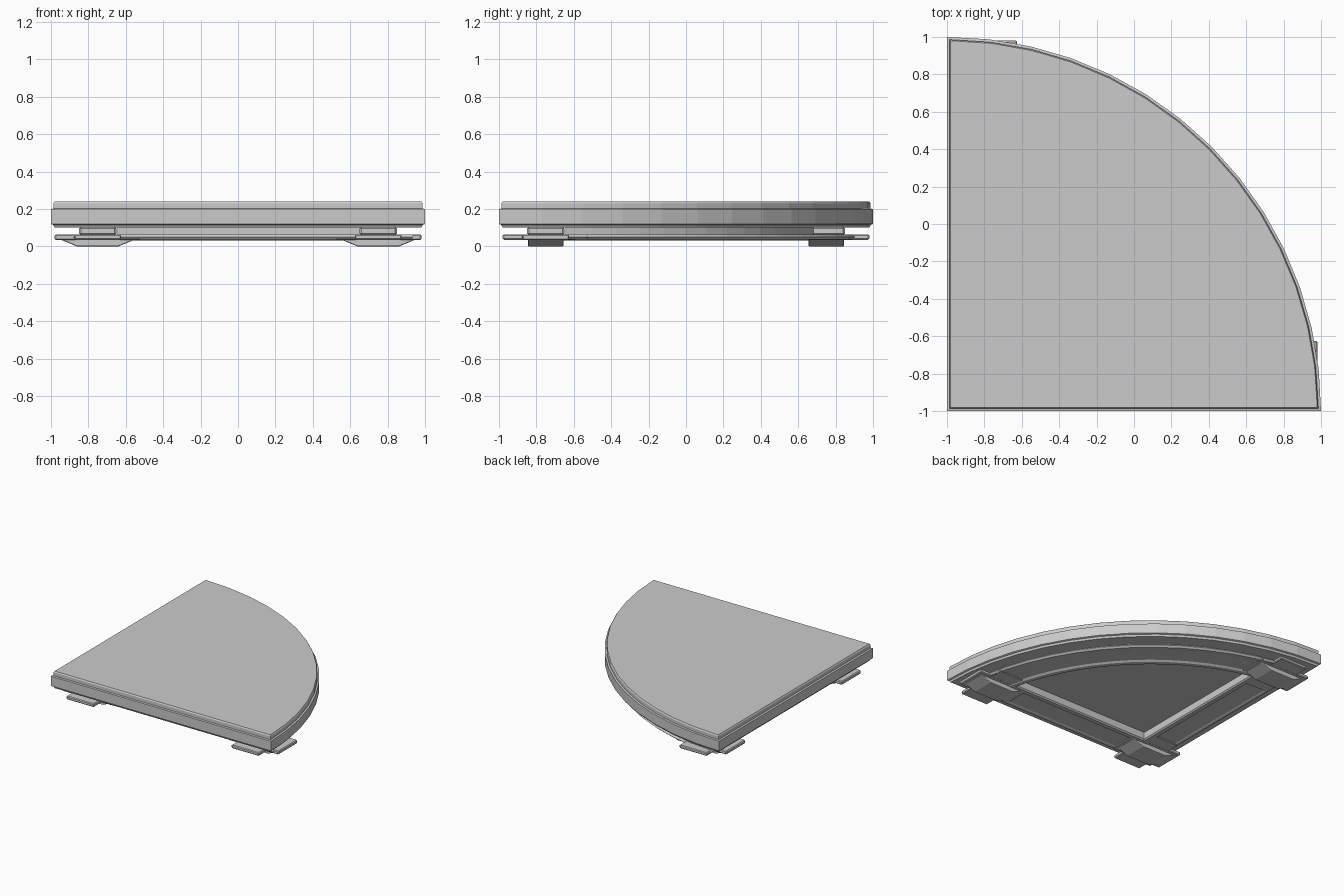
import bpy, bmesh
from math import asin, pi, cos, sin

if "Cube" in bpy.data.objects:
    bpy.data.objects.remove(bpy.data.objects["Cube"])

SEG = 14


def outline(s, r, z):
    """Quarter-disc loop: straight sides inset by s, arc radius r about the square corner."""
    a = asin(s / r)
    pts = [(-1 + s, -1 + s, z)]
    for i in range(SEG + 1):
        t = a + (pi / 2 - 2 * a) * i / SEG
        pts.append((-1 + r * cos(t), -1 + r * sin(t), z))
    return pts


def finish(name, bm):
    bmesh.ops.recalc_face_normals(bm, faces=bm.faces[:])
    me = bpy.data.meshes.new(name)
    bm.to_mesh(me)
    bm.free()
    ob = bpy.data.objects.new(name, me)
    bpy.context.collection.objects.link(ob)
    return ob


def loft(name, profile, ring=False):
    """Sweep a (side inset, radius, z) profile round the outline; ring leaves it open inside."""
    bm = bmesh.new()
    loops = [[bm.verts.new(p) for p in outline(*row)] for row in profile]
    pairs = list(zip(loops, loops[1:]))
    if ring:
        pairs.append((loops[-1], loops[0]))
    else:
        bm.faces.new(loops[0])
        bm.faces.new(loops[-1])
    n = len(loops[0])
    for a, b in pairs:
        for i in range(n):
            j = (i + 1) % n
            bm.faces.new((a[i], a[j], b[j], b[i]))
    return finish(name, bm)


def bevel(ob, width, segments=1):
    m = ob.modifiers.new("bevel", "BEVEL")
    m.width, m.segments, m.limit_method = width, segments, "ANGLE"


def box(name, x, y, z0, z1, sx, sy, width=0.006):
    bm = bmesh.new()
    bmesh.ops.create_cube(bm, size=1)
    for v in bm.verts:
        v.co = (x + v.co.x * sx, y + v.co.y * sy, (z0 + z1) / 2 + v.co.z * (z1 - z0))
    bevel(finish(name, bm), width)


# Stepped slab
loft("slab", [(0.02, 1.98, 0.10), (0.012, 1.988, 0.115), (0, 2, 0.12), (0, 2, 0.20),
              (0.014, 1.986, 0.203), (0.014, 1.986, 0.23), (0.02, 1.98, 0.24)])

# Flat lower frame with raised lip round the opening
loft("lower_frame", [(0.12, 1.94, 0.05), (0.13, 1.925, 0.037), (0.15, 1.90, 0.037),
                     (0.16, 1.885, 0.042), (0.325, 1.73, 0.042), (0.335, 1.715, 0.032),
                     (0.37, 1.68, 0.032), (0.38, 1.67, 0.042), (0.38, 1.67, 0.065),
                     (0.13, 1.93, 0.065)], ring=True)

# Recess wall joining frame and slab
loft("recess_wall", [(0.355, 1.72, 0.06), (0.355, 1.72, 0.105),
                     (0.378, 1.672, 0.105), (0.378, 1.672, 0.06)], ring=True)


def foot(x, y):
    # Sloped skid, rounded lengthwise
    prof = [(-0.2, 0.05), (-0.2, 0.037), (-0.11, 0), (0.11, 0), (0.2, 0.037), (0.2, 0.05)]
    bm = bmesh.new()
    ends = [[bm.verts.new((x + px, y + d, z)) for px, z in prof] for d in (-0.095, 0.095)]
    for e in ends:
        bm.faces.new(e)
    for i in range(len(prof)):
        j = (i + 1) % len(prof)
        bm.faces.new((ends[0][i], ends[0][j], ends[1][j], ends[1][i]))
    bevel(finish("foot", bm), 0.01, 2)
    # Crossed strap ends and spacer post
    box("strap_x", x, y, 0.035, 0.064, 0.46, 0.25)
    box("strap_y", x, y, 0.0355, 0.0635, 0.25, 0.46)
    box("spacer_post", x, y, 0.06, 0.105, 0.2, 0.2, 0.01)


for fx, fy in ((-0.75, -0.75), (0.75, -0.75), (-0.75, 0.75)):
    foot(fx, fy)
